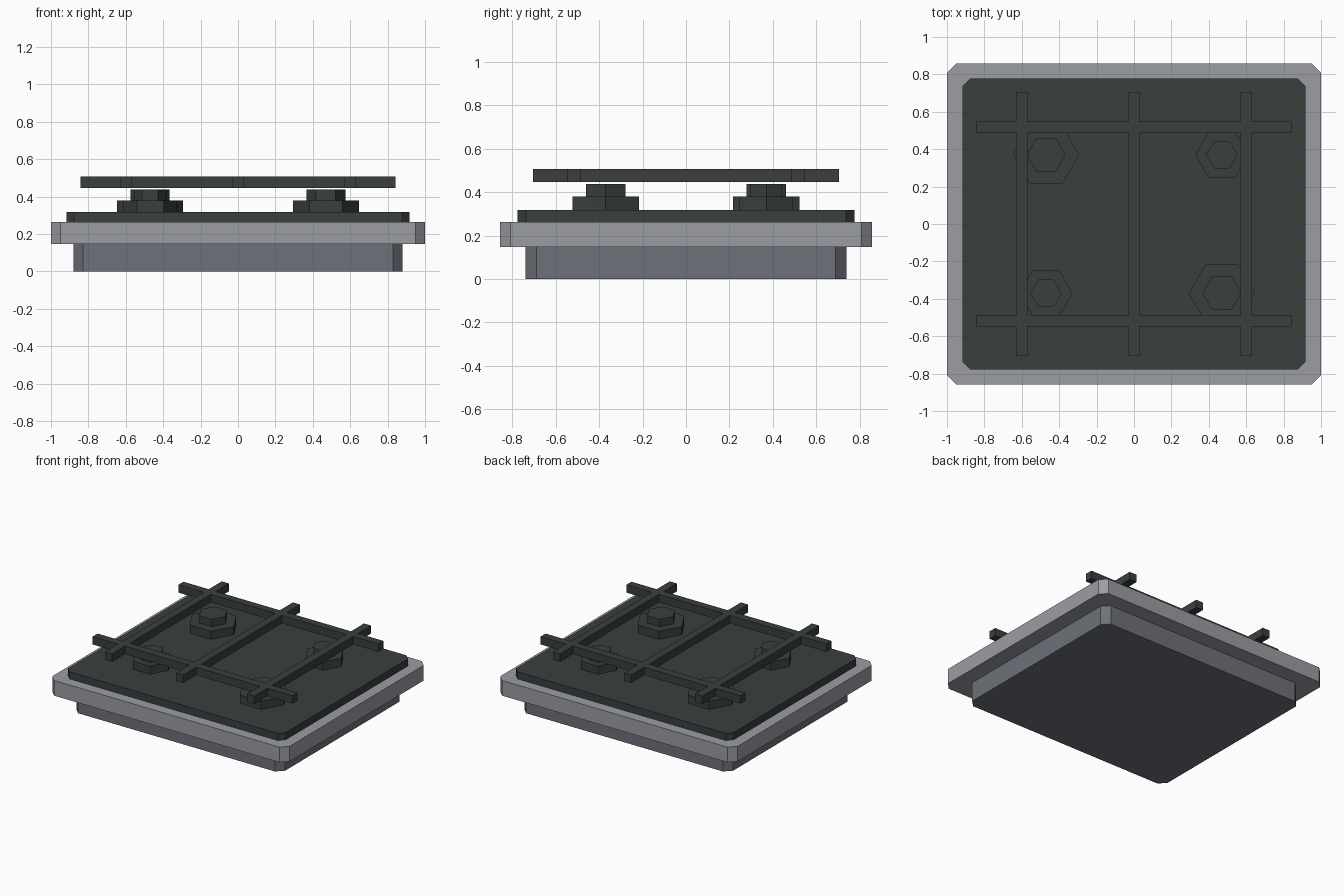
import bpy, bmesh, math

if "Cube" in bpy.data.objects:
    bpy.data.objects.remove(bpy.data.objects["Cube"])


def material(name, rgb):
    m = bpy.data.materials.new(name)
    m.diffuse_color = (*rgb, 1)
    m.use_nodes = True
    m.node_tree.nodes["Principled BSDF"].inputs["Base Color"].default_value = m.diffuse_color
    return m


STEEL = material("light_steel", (0.33, 0.34, 0.37))
CASING = material("grey_casing", (0.155, 0.165, 0.19))
IRON = material("dark_iron", (0.042, 0.05, 0.049))


def prism(name, outline, z0, z1, mat):
    """Extrude a flat outline from z0 to z1."""
    bm = bmesh.new()
    face = bm.faces.new([bm.verts.new((x, y, z0)) for x, y in outline])
    top = bmesh.ops.extrude_face_region(bm, geom=[face])["geom"]
    bmesh.ops.translate(bm, vec=(0, 0, z1 - z0),
                        verts=[v for v in top if isinstance(v, bmesh.types.BMVert)])
    bmesh.ops.recalc_face_normals(bm, faces=bm.faces)
    me = bpy.data.meshes.new(name)
    bm.to_mesh(me)
    bm.free()
    me.materials.append(mat)
    ob = bpy.data.objects.new(name, me)
    bpy.context.collection.objects.link(ob)
    return ob


def slab(name, hx, hy, cut, z0, z1, mat):
    """Rectangular plate with clipped corners."""
    pts = [(hx, cut - hy), (hx, hy - cut), (hx - cut, hy), (cut - hx, hy),
           (-hx, hy - cut), (-hx, cut - hy), (cut - hx, -hy), (hx - cut, -hy)]
    return prism(name, pts, z0, z1, mat)


def hexagon(name, cx, cy, r, z0, z1):
    pts = [(cx + r * math.cos(i * math.pi / 3), cy + r * math.sin(i * math.pi / 3))
           for i in range(6)]
    return prism(name, pts, z0, z1, IRON)


def bar(name, cx, cy, hx, hy):
    pts = [(cx - hx, cy - hy), (cx + hx, cy - hy), (cx + hx, cy + hy), (cx - hx, cy + hy)]
    return prism(name, pts, 0.447, 0.507, IRON)


# Stacked body: recessed casing, steel rim, dark hob plate
slab("lower_casing", 0.88, 0.74, 0.05, 0.0, 0.147, CASING)
slab("steel_rim", 1.0, 0.858, 0.05, 0.147, 0.263, STEEL)
slab("hob_plate", 0.917, 0.777, 0.04, 0.263, 0.318, IRON)

# Burners: large and small on opposite diagonals, each with a cap
for sx in (-1, 1):
    for sy in (-1, 1):
        large = sx * sy < 0
        x, y = 0.47 * sx, 0.37 * sy
        hexagon("burner_base", x, y, 0.177 if large else 0.142, 0.318, 0.38)
        hexagon("burner_cap", x, y, 0.104 if large else 0.084, 0.38, 0.437)

# Pan support grate
for x in (-0.6, 0, 0.6):
    bar("grate_long_bar", x, 0, 0.03, 0.704)
for y in (-0.517, 0.517):
    bar("grate_cross_bar", 0, y, 0.843, 0.03)
